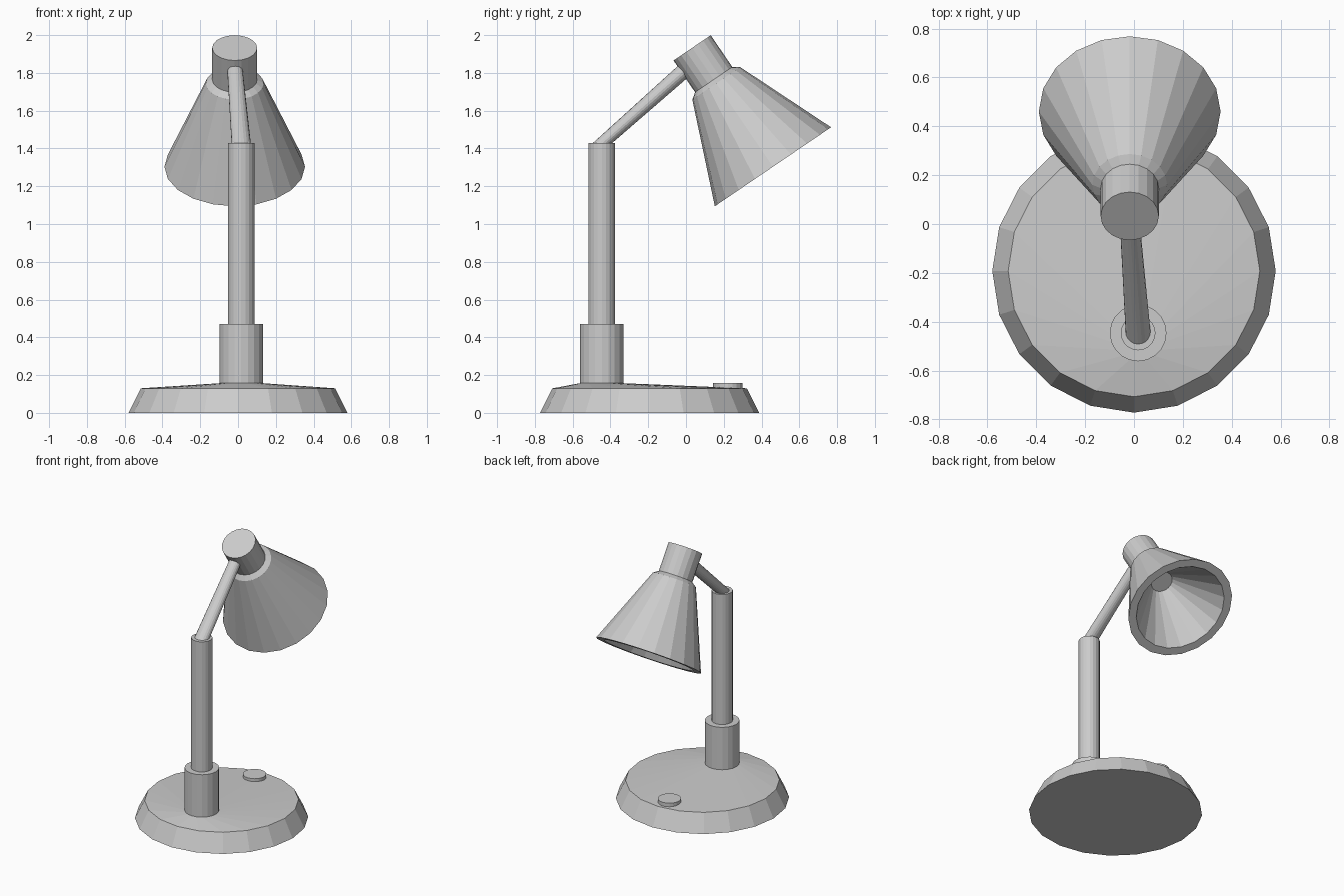
import bpy, bmesh, math
from mathutils import Vector

if "Cube" in bpy.data.objects:
    bpy.data.objects.remove(bpy.data.objects["Cube"])

SIDES = 20


def loft(name, rings):
    """Closed skin through rings (centre, radius, tilt about x in degrees)."""
    bm = bmesh.new()
    loops = []
    for centre, r, tilt in rings:
        a = math.radians(tilt)
        v = Vector((0, math.cos(a), math.sin(a)))
        u = Vector((1, 0, 0))
        loops.append([bm.verts.new(Vector(centre)
                      + u * r * math.cos(2 * math.pi * i / SIDES)
                      + v * r * math.sin(2 * math.pi * i / SIDES))
                      for i in range(SIDES)])
    for lo, hi in zip(loops, loops[1:]):
        for i in range(SIDES):
            j = (i + 1) % SIDES
            bm.faces.new((lo[i], lo[j], hi[j], hi[i]))
    bm.faces.new(loops[0][::-1])
    bm.faces.new(loops[-1])
    bmesh.ops.recalc_face_normals(bm, faces=bm.faces)
    mesh = bpy.data.meshes.new(name)
    bm.to_mesh(mesh)
    bm.free()
    obj = bpy.data.objects.new(name, mesh)
    bpy.context.collection.objects.link(obj)
    return obj


# Base, sleeve and post: one skin, stepping in off-centre at the sleeve
PX, PY = 0.017, -0.446
loft("base_and_post", [
    ((0, -0.192, 0), 0.58, 0),
    ((0, -0.192, 0.13), 0.515, 0),
    ((PX, PY, 0.157), 0.116, 0),
    ((PX, PY, 0.47), 0.116, 0),
    ((PX, PY, 0.47), 0.071, 0),
    ((PX, PY, 1.43), 0.071, 0),
])

# Switch button on the base
loft("button", [((-0.02, 0.222, 0.12), 0.078, 0),
                ((-0.02, 0.222, 0.158), 0.078, 0)])

# Slanted arm from the post top to the side of the lamp neck
loft("arm", [((PX, PY, 1.425), 0.051, 0),
             ((-0.016, -0.010, 1.812), 0.041, -55.8)])

# Lamp head: neck, shoulder, shade, rim and hollow inside, along a tilted axis
TILT = 34.2
t = math.radians(TILT)
top = Vector((-0.0175, 0.0325, 1.9325))
axis = Vector((0, math.sin(t), -math.cos(t)))
head_profile = [(0, 0.119), (0.203, 0.119), (0.227, 0.153),
                (0.761, 0.372), (0.761, 0.316), (0.42, 0.075)]
loft("lamp_head", [(top + axis * d, r, TILT) for d, r in head_profile])
